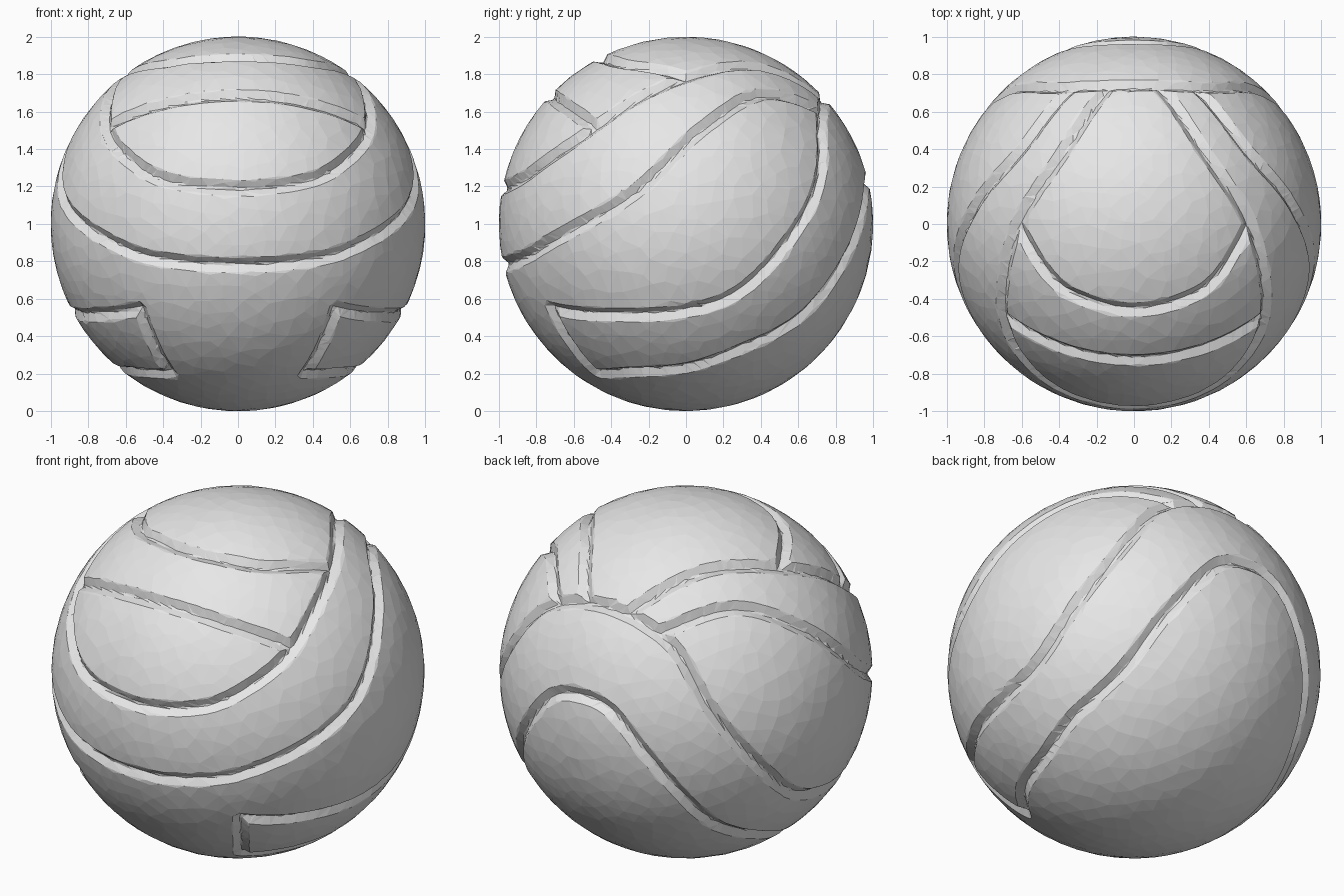
import bpy, bmesh
from mathutils import Vector, kdtree

if "Cube" in bpy.data.objects:
    bpy.data.objects.remove(bpy.data.objects["Cube"])

GROOVE_WIDTH = 0.042
GROOVE_DEPTH = 0.034


def mirrored(p):
    return (-p[0], p[1], p[2])


def full(half):
    """Seam crossing x = 0: the half from the centre plus its mirror image."""
    return [mirrored(p) for p in reversed(half[1:])] + half


def smooth_path(points, steps=40):
    """Catmull-Rom curve through the points, projected onto the unit sphere."""
    p = [Vector(q).normalized() for q in points]
    p = [2 * p[0] - p[1]] + p + [2 * p[-1] - p[-2]]
    out = []
    for a, b, c, d in zip(p, p[1:], p[2:], p[3:]):
        for i in range(steps + 1):
            t = i / steps
            q = 0.5 * (2 * b + (c - a) * t + (2 * a - 5 * b + 4 * c - d) * t * t
                       + (3 * b - a - 3 * c + d) * t ** 3)
            out.append(q.normalized())
    return out


# Seams (relative to the ball centre), symmetric in x
inner_panel = full([(0, -.98, .19), (.40, -.885, .24), (.62, -.69, .38), (.70, -.50, .51),
                    (.70, -.30, .65), (.62, 0, .78), (.38, .38, .84), (.13, .74, .66)])
outer_panel = full([(0, -.975, -.22), (.33, -.92, -.20), (.61, -.78, -.13), (.94, -.30, .15),
                    (.85, .10, .52), (.60, .40, .69), (.33, .73, .60)])
top_arc = full([(0, -.46, .89), (.22, -.42, .88), (.42, -.31, .85), (.62, 0, .78)])
middle_arc = full([(0, -.72, .68), (.38, -.66, .64), (.70, -.49, .52)])
back_upper = full([(0, .74, .67), (.26, .74, .63), (.46, .727, .51), (.655, .717, .24),
                   (.79, .61, 0), (.887, .29, -.36), (.885, 0, -.465),
                   (.785, -.385, -.487), (.52, -.72, -.45)])
back_lower = full([(0, .97, .23), (.13, .97, .21), (.26, .957, .12), (.49, .85, -.20),
                   (.61, .61, -.50), (.68, .29, -.67), (.64, .05, -.75),
                   (.54, -.28, -.79), (.36, -.48, -.80)])
end_right = [(.52, -.72, -.45), (.36, -.48, -.80)]
end_left = [mirrored(p) for p in end_right]

samples = []
for seam in (inner_panel, outer_panel, top_arc, middle_arc,
             back_upper, back_lower, end_right, end_left):
    samples += smooth_path(seam)
tree = kdtree.KDTree(len(samples))
for i, q in enumerate(samples):
    tree.insert(q, i)
tree.balance()

# Ball: fine sphere with V grooves pressed in along the seams
bm = bmesh.new()
bmesh.ops.create_icosphere(bm, subdivisions=7, radius=1)
for v in bm.verts:
    n = v.co.normalized()
    dist = tree.find(n)[2]
    depth = GROOVE_DEPTH * max(0, 1 - dist / GROOVE_WIDTH)
    v.co = n * (1 - depth) + Vector((0, 0, 1))
mesh = bpy.data.meshes.new("ball")
bm.to_mesh(mesh)
bm.free()
ball = bpy.data.objects.new("ball", mesh)
bpy.context.collection.objects.link(ball)

# Reduce to irregular flat facets that follow the grooves
dec = ball.modifiers.new("facets", 'DECIMATE')
dec.ratio = 0.07

grey = bpy.data.materials.new("light grey")
grey.diffuse_color = (0.8, 0.8, 0.8, 1)
grey.use_nodes = True
grey.node_tree.nodes["Principled BSDF"].inputs["Base Color"].default_value = grey.diffuse_color
mesh.materials.append(grey)
